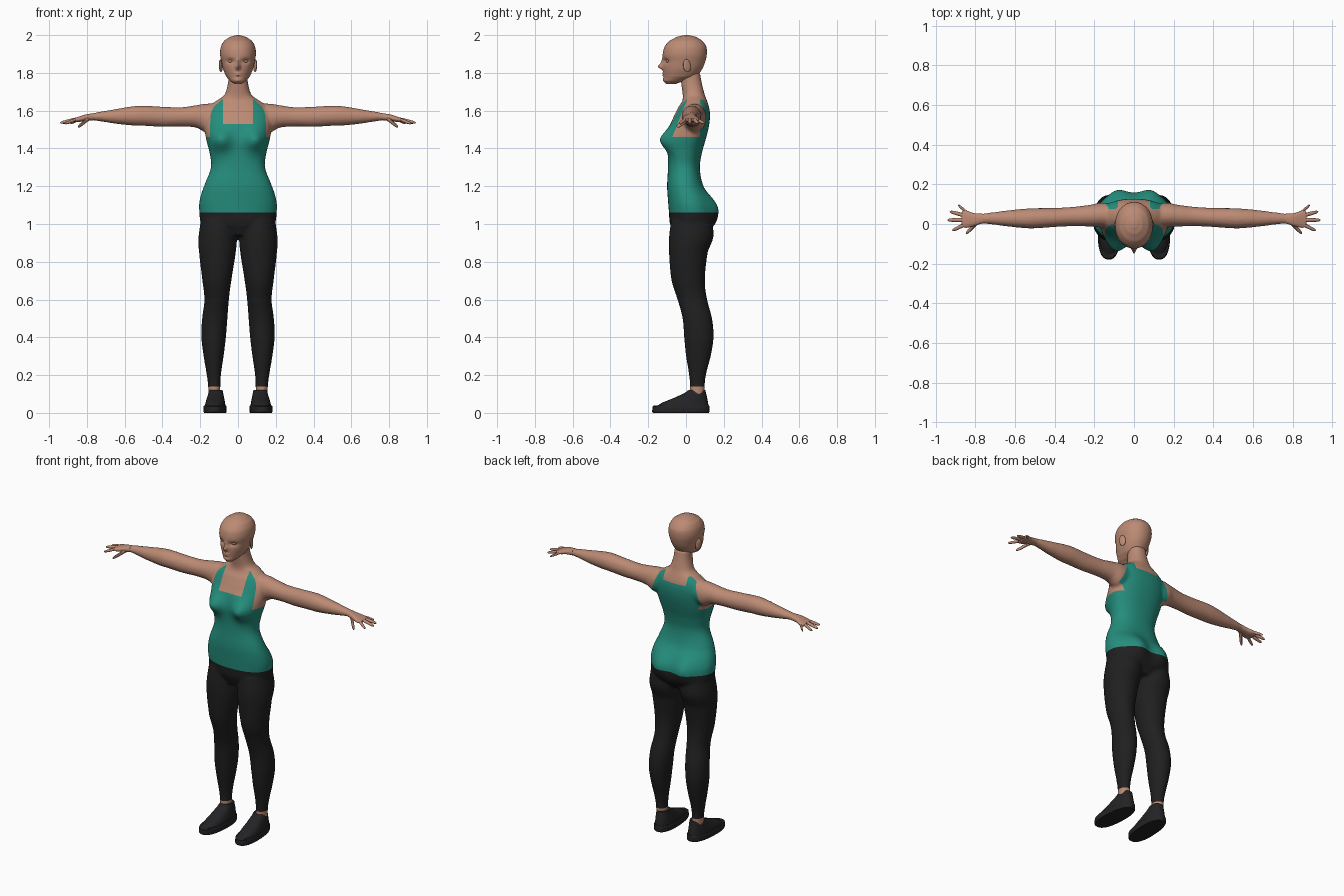
import bpy, bmesh, math
from mathutils import Vector

if "Cube" in bpy.data.objects:
    bpy.data.objects.remove(bpy.data.objects["Cube"])


def material(name, rgb):
    m = bpy.data.materials.new(name)
    m.diffuse_color = (*rgb, 1)
    m.use_nodes = True
    m.node_tree.nodes["Principled BSDF"].inputs["Base Color"].default_value = m.diffuse_color
    return m


SKIN = material("skin", (0.50, 0.255, 0.175))
TEAL = material("teal_cloth", (0.018, 0.27, 0.205))
BLACK = material("black_cloth", (0.014, 0.014, 0.014))
SHOE = material("shoe_charcoal", (0.017, 0.017, 0.019))


def spline(a, b, c, d, f):
    return b + 0.5 * f * (c - a + f * (2*a - 5*b + 4*c - d + f * (3*(b - c) + d - a)))


def loft(name, axis, rows, mat, side=1, seg=32, sub=5, power=2.0, smooth=True):
    """Rows: position on axis, sideways centre, half width, low edge, high edge."""
    rings = []
    for i in range(len(rows) - 1):
        p = [rows[max(i-1, 0)], rows[i], rows[i+1], rows[min(i+2, len(rows)-1)]]
        for k in range(sub):
            f = k / sub
            t = p[1][0] + (p[2][0] - p[1][0]) * f
            rings.append([t] + [spline(*(q[j] for q in p), f) if smooth
                                else p[1][j] + (p[2][j] - p[1][j]) * f for j in range(1, 5)])
    rings.append(rows[-1])
    bm = bmesh.new()
    loops = []
    for t, c, half, lo, hi in rings:
        loop = []
        for k in range(seg):
            a = 2 * math.pi * k / seg
            cu, sv = math.cos(a), math.sin(a)
            u = c + half * math.copysign(abs(cu) ** (2 / power), cu)
            v = (lo + hi) / 2 + (hi - lo) / 2 * math.copysign(abs(sv) ** (2 / power), sv)
            loop.append(bm.verts.new((side * u, v, t) if axis == 'z' else (side * t, u, v)))
        loops.append(loop)
    for a, b in zip(loops, loops[1:]):
        for k in range(seg):
            n = (k + 1) % seg
            bm.faces.new((a[k], a[n], b[n], b[k]))
    bm.faces.new(loops[0])
    bm.faces.new(loops[-1])
    bmesh.ops.recalc_face_normals(bm, faces=bm.faces)
    me = bpy.data.meshes.new(name)
    bm.to_mesh(me)
    bm.free()
    me.materials.append(mat)
    ob = bpy.data.objects.new(name, me)
    bpy.context.collection.objects.link(ob)
    return ob


def bump(ob, x, z, amount, sx, sz, facing):
    """Push a soft mound out of the front (-1) or back (1)."""
    for v in ob.data.vertices:
        if v.co.y * facing > 0.02:
            fade = min(1, (v.co.y * facing - 0.02) / 0.03)
            v.co.y += facing * amount * fade * math.exp(-((v.co.x - x) / sx) ** 2 - ((v.co.z - z) / sz) ** 2)


def select(obs):
    bpy.ops.object.select_all(action='DESELECT')
    for o in obs:
        o.select_set(True)
    bpy.context.view_layer.objects.active = obs[0]


# Torso and neck
torso = loft("torso", 'z', [
    (0.94, 0, .10, -.06, .11), (1.0, 0, .190, -.085, .145), (1.06, 0, .204, -.09, .145),
    (1.12, 0, .204, -.095, .13), (1.2, 0, .180, -.10, .09), (1.3, 0, .143, -.095, .073),
    (1.38, 0, .151, -.095, .085), (1.45, 0, .169, -.095, .105), (1.52, 0, .178, -.085, .122),
    (1.58, 0, .175, -.06, .127), (1.62, 0, .155, -.04, .122), (1.65, 0, .118, -.02, .112),
    (1.68, 0, .073, -.017, .10), (1.74, 0, .054, -.025, .085), (1.8, 0, .05, -.03, .075)],
    SKIN, seg=64, power=2.25)
for s in (-1, 1):
    bump(torso, s * .095, 1.445, .056, .058, .058, -1)   # chest
    bump(torso, s * .085, 1.08, .036, .065, .085, 1)     # seat
body = [torso]

for s in (-1, 1):
    # Leg
    body.append(loft("leg", 'z', [
        (1.02, .10, .098, -.08, .14), (.93, .107, .102, -.09, .145), (.85, .109, .097, -.09, .115),
        (.7, .112, .077, -.077, .10), (.6, .113, .065, -.045, .112), (.5, .123, .067, -.018, .138),
        (.4, .129, .065, -.01, .146), (.3, .129, .053, 0, .131), (.2, .128, .038, .016, .106),
        (.15, .126, .033, .02, .10), (.08, .125, .031, .02, .098)], SKIN, s))
    # Arm
    body.append(loft("arm", 'x', [
        (.10, .045, .06, 1.50, 1.638), (.17, .045, .062, 1.485, 1.637), (.22, .042, .055, 1.51, 1.629),
        (.3, .038, .049, 1.516, 1.618), (.4, .033, .048, 1.514, 1.621), (.5, .029, .051, 1.52, 1.626),
        (.55, .028, .049, 1.521, 1.624), (.65, .028, .039, 1.531, 1.608), (.74, .028, .028, 1.545, 1.593),
        (.79, .026, .025, 1.551, 1.583)], SKIN, s))

# Blend torso, legs and arms into one skin
select(body)
bpy.ops.object.join()
figure = bpy.context.object
mod = figure.modifiers.new("blend", 'REMESH')
mod.mode = 'VOXEL'
mod.voxel_size = 0.008
mod = figure.modifiers.new("soften", 'SMOOTH')
mod.factor = 0.5
mod.iterations = 5
select([figure])
bpy.ops.object.convert(target='MESH')
figure = bpy.context.object

# Cut clean garment edges
bm = bmesh.new()
bm.from_mesh(figure.data)
cuts = [((0, 0, z), (0, 0, 1)) for z in (.14, 1.06, 1.46, 1.53, 1.61, 1.66)]
cuts += [((s * .08, 0, 0), (1, 0, 0)) for s in (-1, 1)]
cuts += [((s * .178, 0, 1.5), (s, 0, .375)) for s in (-1, 1)]
cuts += [((0, -.065, 1.48), (0, 1, -.4)), ((0, .075, 0), (0, 1, 0))]
for co, no in cuts:
    level = no[0] == 0 and no[1] == 0
    faces = [f for f in bm.faces if level or (f.calc_center_median().z > 1.44
                                               and abs(f.calc_center_median().x) < .22)]
    geom = set(faces)
    for f in faces:
        geom.update(f.edges)
        geom.update(f.verts)
    bmesh.ops.bisect_plane(bm, geom=list(geom), dist=1e-4, plane_co=co, plane_no=Vector(no).normalized())


def garment(c):
    """0 skin, 1 top, 2 leggings."""
    x, y, z = abs(c.x), c.y, c.z
    if z < 1.06:
        return 2 if z > .14 else 0
    if z < 1.46:
        return 1 if x < .25 else 0
    front = y < -.065 + (z - 1.48) * .4
    back = y > .075
    in_strap = z < 1.66 and x < .178 - (z - 1.5) * .375
    below_neck = x > .08 or z < (1.53 if front else 1.61)
    return 1 if (front or back) and in_strap and below_neck else 0


for f in bm.faces:
    f.material_index = garment(f.calc_center_median())
    f.smooth = True
figure.data.materials.clear()
for m in (SKIN, TEAL, BLACK):
    figure.data.materials.append(m)
bm.to_mesh(figure.data)
bm.free()

# Split into skin, tank top and leggings
select([figure])
bpy.ops.object.mode_set(mode='EDIT')
bpy.ops.mesh.select_all(action='SELECT')
bpy.ops.mesh.separate(type='MATERIAL')
bpy.ops.object.mode_set(mode='OBJECT')
names = {"skin": "bare_body", "teal_cloth": "tank_top", "black_cloth": "leggings"}
for o in list(bpy.context.scene.objects):
    o.name = names[o.data.materials[o.data.polygons[0].material_index].name]

# Head with brow, nose, eye sockets, lips and chin
head = loft("head", 'z', [
    (1.742, 0, .022, -.105, -.05), (1.757, 0, .042, -.117, -.005), (1.78, 0, .062, -.118, .055),
    (1.82, 0, .079, -.121, .085), (1.86, 0, .088, -.121, .102), (1.9, 0, .095, -.123, .11),
    (1.94, 0, .090, -.113, .107), (1.97, 0, .073, -.087, .086), (1.99, 0, .044, -.05, .055),
    (1.998, 0, .018, -.02, .025), (2.0, 0, .004, -.005, .008)], SKIN, seg=128, sub=8, power=2.1)
bump(head, 0, 1.832, .021, .012, .013, -1)
bump(head, 0, 1.85, .012, .010, .025, -1)
bump(head, 0, 1.797, .006, .020, .005, -1)
bump(head, 0, 1.786, .006, .017, .005, -1)
bump(head, 0, 1.762, .005, .02, .012, -1)
for s in (-1, 1):
    bump(head, s * .04, 1.862, -.013, .020, .012, -1)


def ellipsoid(name, loc, scale, turn):
    bpy.ops.mesh.primitive_uv_sphere_add(segments=20, ring_count=12, location=loc, rotation=turn)
    o = bpy.context.object
    o.name = name
    o.scale = scale
    o.data.materials.append(SKIN)


for s in (-1, 1):
    tag = "_left" if s > 0 else "_right"
    ellipsoid("eye" + tag, (s * .039, -.094, 1.862), (.015, .011, .008), (0, 0, s * .3))
    ellipsoid("ear" + tag, (s * .091, .005, 1.838), (.008, .021, .035), (.15, 0, s * .35))

    # Palm, fingers and thumb
    loft("palm" + tag, 'x', [
        (.765, .027, .025, 1.549, 1.586), (.81, .022, .033, 1.545, 1.579), (.845, .024, .043, 1.54, 1.568),
        (.865, .026, .041, 1.54, 1.562), (.871, .026, .03, 1.545, 1.558)], SKIN, s, power=2.4)
    for name, base, tip, r in (
            ("little_finger", (.84, .056, 1.555), (.888, .095, 1.533), .009),
            ("ring_finger", (.85, .042, 1.555), (.93, .062, 1.534), .010),
            ("middle_finger", (.855, .020, 1.555), (.942, .020, 1.536), .010),
            ("index_finger", (.85, -.002, 1.555), (.918, -.032, 1.532), .010),
            ("thumb", (.79, .008, 1.557), (.848, -.046, 1.514), .013)):
        rows = []
        for f, k in ((0, 1), (.5, 1), (.85, .8), (.96, .5), (1, .1)):
            x, y, z = (a + (b - a) * f for a, b in zip(base, tip))
            rows.append((x, y, r * k, z - r * k * .9, z + r * k * .9))
        loft(name + tag, 'x', rows, SKIN, s, seg=12, sub=3)

    # Shoe upper and sole
    upper = [(.03, 0, .055, -.165, .12), (.055, 0, .051, -.125, .117), (.08, 0, .045, -.062, .112),
             (.105, 0, .039, -.008, .106), (.122, 0, .035, .016, .102), (.122, 0, .027, .025, .095)]
    sole = [(0, 0, .057, -.175, .12), (.006, 0, .06, -.18, .125), (.034, 0, .06, -.177, .124),
            (.038, 0, .057, -.172, .122)]
    for name, rows in (("shoe_upper", upper), ("shoe_sole", sole)):
        o = loft(name + tag, 'z', rows, SHOE, s, sub=3, power=2.4, smooth=False)
        o.rotation_euler.z = s * math.radians(3)
        o.location.x = s * .12

# Smooth shading everywhere, sharp edges kept
select(list(bpy.context.scene.objects))
bpy.ops.object.shade_smooth_by_angle(angle=math.radians(40))
